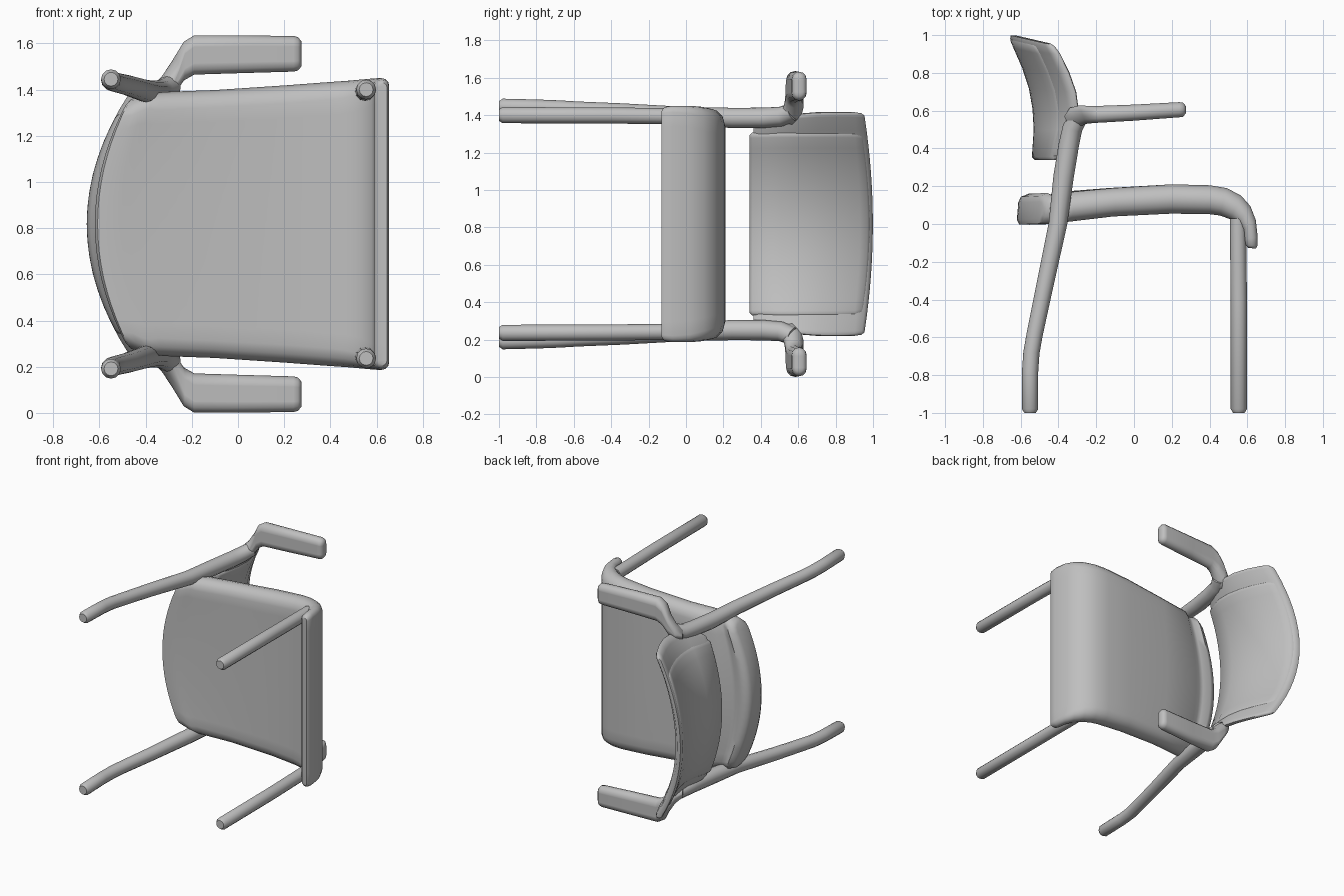
import bpy, bmesh, math

if "Cube" in bpy.data.objects:
    bpy.data.objects.remove(bpy.data.objects["Cube"], do_unlink=True)

MID = 0.818  # height of the symmetry plane; the chair lies on its side

grey = bpy.data.materials.new("light_grey")
grey.diffuse_color = (0.52, 0.52, 0.52, 1)
grey.use_nodes = True
grey.node_tree.nodes["Principled BSDF"].inputs["Base Color"].default_value = (0.52, 0.52, 0.52, 1)


def finish(ob):
    ob.data.materials.clear()
    ob.data.materials.append(grey)
    bpy.ops.object.select_all(action='DESELECT')
    ob.select_set(True)
    bpy.context.view_layer.objects.active = ob
    bpy.ops.object.shade_smooth_by_angle(angle=math.radians(50))


def ring(half_t, half_w, flat=16, arc=6):
    """Flat bar section with round ends: (across, through) pairs."""
    r = min(half_t, half_w * 0.98)
    e = half_w - r
    pts = [(-e + 2 * e * i / flat, 1) for i in range(flat + 1)]
    pts += [(e + r * math.sin(math.pi * i / arc), math.cos(math.pi * i / arc)) for i in range(1, arc)]
    return pts + [(-a, -b) for a, b in pts]


def loft(name, stations, side=1):
    """Stations: (side a, side b, half width, bow, rise, centre offset)."""
    bm = bmesh.new()
    rows = []
    for a, b, hw, bow, rise, off in stations:
        cx, cy = (a[0] + b[0]) / 2, (a[1] + b[1]) / 2
        vx, vy = (a[0] - b[0]) / 2, (a[1] - b[1]) / 2
        row = []
        for w, v in ring(math.hypot(vx, vy), hw):
            k = 1 - (w / hw) ** 2
            row.append(bm.verts.new((cx + v * vx - bow * k, cy + v * vy + rise * k,
                                     MID + side * (off + w))))
        rows.append(row)
    n = len(rows[0])
    for p, q in zip(rows, rows[1:]):
        for i in range(n):
            bm.faces.new((p[i], p[(i + 1) % n], q[(i + 1) % n], q[i]))
    # end caps as strips so bowed ends stay clean
    for row in (rows[0], rows[-1]):
        order = row[-2:] + row[:-2]
        for i in range(n // 2 - 1):
            bm.faces.new((order[i], order[i + 1], order[n - 2 - i], order[n - 1 - i]))
    bmesh.ops.recalc_face_normals(bm, faces=bm.faces[:])
    me = bpy.data.meshes.new(name)
    bm.to_mesh(me)
    bm.free()
    ob = bpy.data.objects.new(name, me)
    bpy.context.collection.objects.link(ob)
    finish(ob)


def tube(name, pts, side):
    """Round bar along (x, y, offset, radius) points with a softened foot."""
    cu = bpy.data.curves.new(name, 'CURVE')
    cu.dimensions = '3D'
    cu.bevel_depth = 1
    cu.bevel_resolution = 4
    cu.use_fill_caps = True
    sp = cu.splines.new('POLY')
    x, y, h, r = pts[0]
    pts = [(x, y, h, r * .7), (x, y + .02, h, r)] + pts[1:]
    sp.points.add(len(pts) - 1)
    for p, (x, y, h, r) in zip(sp.points, pts):
        p.co = (x, y, MID + side * h, 1)
        p.radius = r
    ob = bpy.data.objects.new(name, cu)
    bpy.context.collection.objects.link(ob)
    bpy.ops.object.select_all(action='DESELECT')
    ob.select_set(True)
    bpy.context.view_layer.objects.active = ob
    bpy.ops.object.convert(target='MESH')
    finish(bpy.context.view_layer.objects.active)


# Seat: bowed rear rim, shallow groove, padded top, lip rolled over the front
seat = [((-.478, .12), (-.485, .03), .52, .135, -.008), ((-.46, .15), (-.468, .003), .54, .14, -.006),
        ((-.42, .165), (-.42, .0), .555, .135, -.004), ((-.385, .14), (-.385, .002), .562, .12, 0),
        ((-.36, .14), (-.36, .006), .566, .11, 0), ((-.32, .168), (-.32, .012), .572, .10, 0),
        ((-.1, .19), (-.1, .04), .58, .04, 0),
        ((.2, .21), (.2, .055), .60, 0, 0), ((.4, .205), (.4, .052), .615, 0, 0),
        ((.49, .19), (.455, .045), .62, 0, 0), ((.565, .152), (.51, .025), .626, 0, 0),
        ((.616, .095), (.55, .0), .63, 0, 0), ((.645, .02), (.58, -.03), .632, 0, 0),
        ((.655, -.07), (.587, -.08), .632, 0, 0), ((.654, -.115), (.592, -.112), .625, 0, 0),
        ((.645, -.13), (.605, -.127), .612, 0, 0)]
loft("seat", [(*s, 0) for s in seat])


# Backrest: centre line (y, x) curves back at the top, sides wrap forward
CENTRE = [(.34, -.515), (.5, -.50), (.6, -.505), (.7, -.52), (.8, -.55), (.9, -.593), (1.0, -.642)]


def centre_x(y):
    for (y0, x0), (y1, x1) in zip(CENTRE, CENTRE[1:]):
        if y <= y1:
            return x0 + (x1 - x0) * (y - y0) / (y1 - y0)
    return CENTRE[-1][1]


def back_shell(name, rows, forward):
    out = []
    for y, hw, t, rise in rows:
        wrap = (.42 + .155 * min(1, (y - .34) / .2)) * hw * hw
        x = centre_x(y + rise) + wrap + forward
        out.append(((x + t, y), (x - t, y), hw, wrap, rise, 0))
    loft(name, out)


back_shell("backrest_shell", [(.36, .515, .015, 0), (.39, .54, .024, 0), (.5, .57, .026, 0),
                              (.6, .59, .027, .01), (.7, .598, .027, .02), (.8, .60, .027, .03),
                              (.9, .598, .026, .035), (.938, .592, .023, .042),
                              (.954, .58, .013, .045)], 0)
back_shell("backrest_pad", [(.34, .475, .015, 0), (.355, .49, .03, 0), (.5, .497, .034, 0),
                            (.6, .497, .034, .01), (.7, .497, .034, .02), (.8, .497, .034, .025),
                            (.9, .495, .033, .03), (.935, .485, .03, .035), (.95, .47, .016, .036)], .003)

# Legs and armrests, mirrored across the middle
for side, word in ((1, "upper"), (-1, "lower")):
    tube(f"front_leg_{word}", [(.555, -1, .582, .043), (.555, -.4, .58, .043),
                               (.55, .03, .575, .043)], side)
    tube(f"rear_leg_{word}", [(-.55, -1, .627, .043), (-.55, -.78, .622, .043), (-.543, -.68, .618, .043),
                              (-.525, -.58, .612, .043), (-.475, -.34, .60, .045),
                              (-.403, 0, .577, .049), (-.373, .25, .567, .054),
                              (-.345, .42, .568, .054), (-.325, .51, .575, .053),
                              (-.29, .57, .60, .048)], side)
    arm = [((-.37, .57), (-.33, .49), .035, .575), ((-.34, .615), (-.285, .515), .06, .592),
           ((-.29, .628), (-.255, .53), .075, .645), ((-.24, .625), (-.23, .533), .084, .705),
           ((-.19, .625), (-.19, .536), .085, .732), ((0, .632), (0, .547), .082, .735),
           ((.24, .645), (.24, .565), .077, .737), ((.26, .642), (.26, .568), .072, .737),
           ((.274, .625), (.274, .585), .055, .737)]
    loft(f"armrest_{word}", [(a, b, hw, 0, 0, off) for a, b, hw, off in arm], side)
